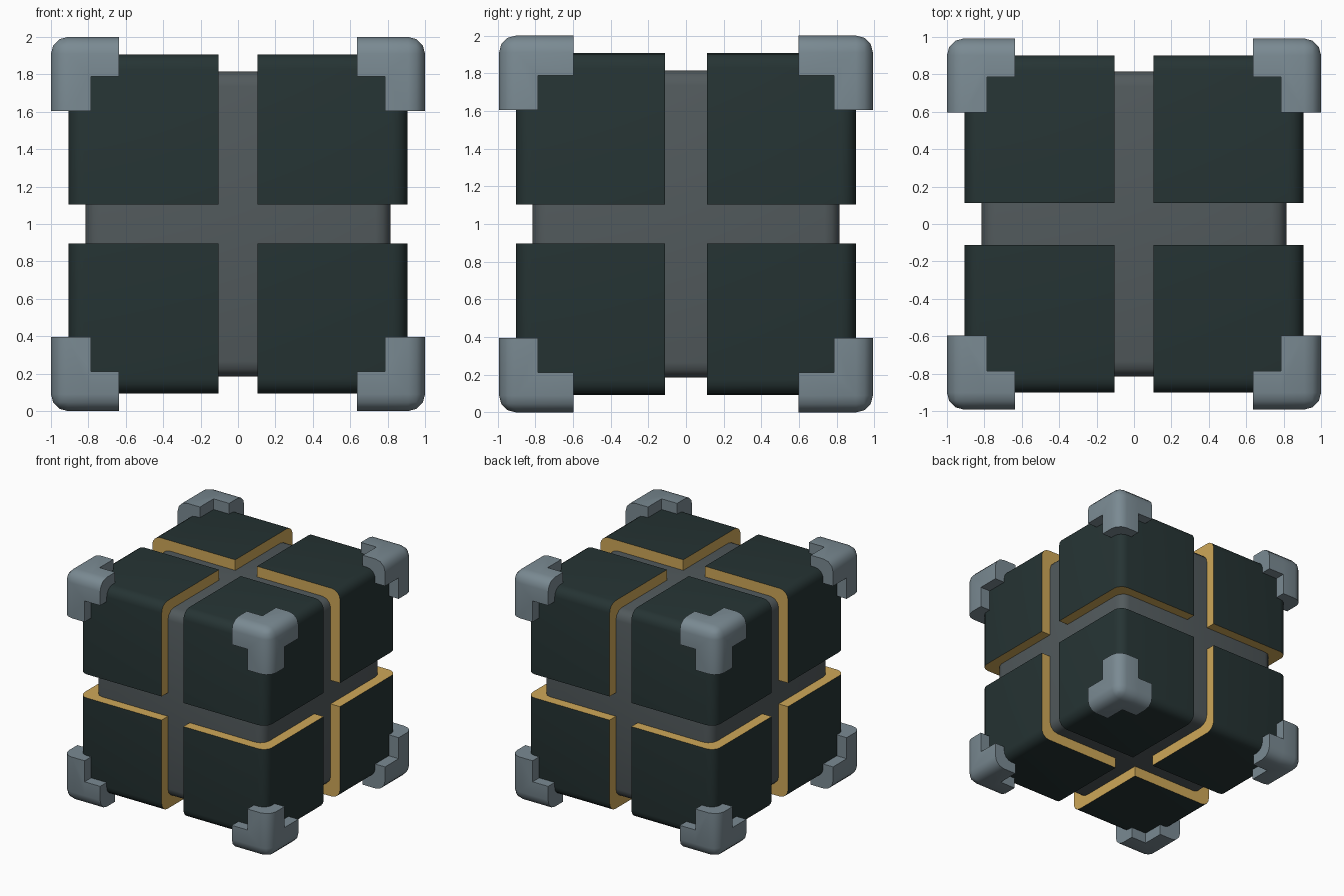
import bpy, bmesh, math
from mathutils import Vector

if "Cube" in bpy.data.objects:
    bpy.data.objects.remove(bpy.data.objects["Cube"])


def material(name, rgb):
    m = bpy.data.materials.new(name)
    m.diffuse_color = (*rgb, 1)
    m.use_nodes = True
    m.node_tree.nodes["Principled BSDF"].inputs["Base Color"].default_value = m.diffuse_color
    return m


DARK = material("dark green grey", (0.019, 0.034, 0.034))
GOLD = material("gold", (0.62, 0.39, 0.098))
STEEL = material("blue grey", (0.195, 0.255, 0.29))
CORE = material("core grey", (0.084, 0.102, 0.108))
CENTRE = Vector((0, 0, 1))


def add_box(bm, lo, hi):
    lo, hi = Vector(lo), Vector(hi)
    for v in bmesh.ops.create_cube(bm, size=1)["verts"]:
        v.co = Vector([(lo[i] + hi[i]) / 2 + v.co[i] * (hi[i] - lo[i]) for i in range(3)])


def round_edges(bm, edges, width, segments):
    bmesh.ops.bevel(bm, geom=edges, offset=width, segments=segments,
                    profile=0.5, affect='EDGES', clamp_overlap=True)


def outer_edges(bm, outer):
    # edges lying on two outer planes at once
    def on_edge(e):
        return sum(all(abs(v.co[i] - outer[i]) < 1e-4 for v in e.verts) for i in range(3)) >= 2
    return [e for e in bm.edges if on_edge(e)]


def finish(bm, name, mats, sign=(1, 1, 1)):
    for v in bm.verts:
        v.co = Vector([v.co[i] * sign[i] for i in range(3)]) + CENTRE
    bmesh.ops.recalc_face_normals(bm, faces=bm.faces[:])
    me = bpy.data.meshes.new(name)
    bm.to_mesh(me)
    bm.free()
    for m in mats:
        me.materials.append(m)
    ob = bpy.data.objects.new(name, me)
    bpy.context.collection.objects.link(ob)
    bpy.ops.object.select_all(action='DESELECT')
    ob.select_set(True)
    bpy.context.view_layer.objects.active = ob
    bpy.ops.object.shade_smooth_by_angle(angle=math.radians(40))


# inner core cube
bm = bmesh.new()
add_box(bm, (-0.815,) * 3, (0.815,) * 3)
round_edges(bm, bm.edges[:], 0.08, 3)
finish(bm, "core", [CORE])


def block(name, sign):
    lo, hi = (0.105, 0.112, 0.103), (0.905, 0.902, 0.907)
    bm = bmesh.new()
    add_box(bm, lo, hi)
    round_edges(bm, outer_edges(bm, hi), 0.08, 4)
    # gold on the faces that look into the gaps
    for f in bm.faces:
        c = f.calc_center_median()
        if any(abs(c[i] - lo[i]) < 1e-4 for i in range(3)):
            f.material_index = 1
    finish(bm, name, [DARK, GOLD], sign)


def bracket(name, sign):
    mid, hi = (0.785, 0.785, 0.788), (1.0, 0.992, 1.0)
    ends = (0.635, 0.597, 0.605)
    bm = bmesh.new()
    add_box(bm, mid, hi)                      # corner cell
    for i in range(3):                        # one arm along each axis
        a, b = list(mid), list(hi)
        a[i], b[i] = ends[i], mid[i]
        add_box(bm, a, b)
    # drop the shared inner faces and weld
    seen = {}
    for f in bm.faces:
        key = tuple(round(c, 3) for c in f.calc_center_median())
        seen.setdefault(key, []).append(f)
    inner = [f for fs in seen.values() if len(fs) > 1 for f in fs]
    bmesh.ops.delete(bm, geom=inner, context='FACES')
    bmesh.ops.remove_doubles(bm, verts=bm.verts[:], dist=1e-4)
    bmesh.ops.dissolve_limit(bm, angle_limit=0.01, verts=bm.verts[:], edges=bm.edges[:])
    round_edges(bm, outer_edges(bm, hi), 0.09, 3)
    finish(bm, name, [STEEL], sign)


# eight blocks, each with a corner bracket
for sx, nx in ((-1, "left"), (1, "right")):
    for sy, ny in ((-1, "front"), (1, "back")):
        for sz, nz in ((-1, "lower"), (1, "upper")):
            tag = f"{nz}_{ny}_{nx}"
            block("block_" + tag, (sx, sy, sz))
            bracket("corner_bracket_" + tag, (sx, sy, sz))
